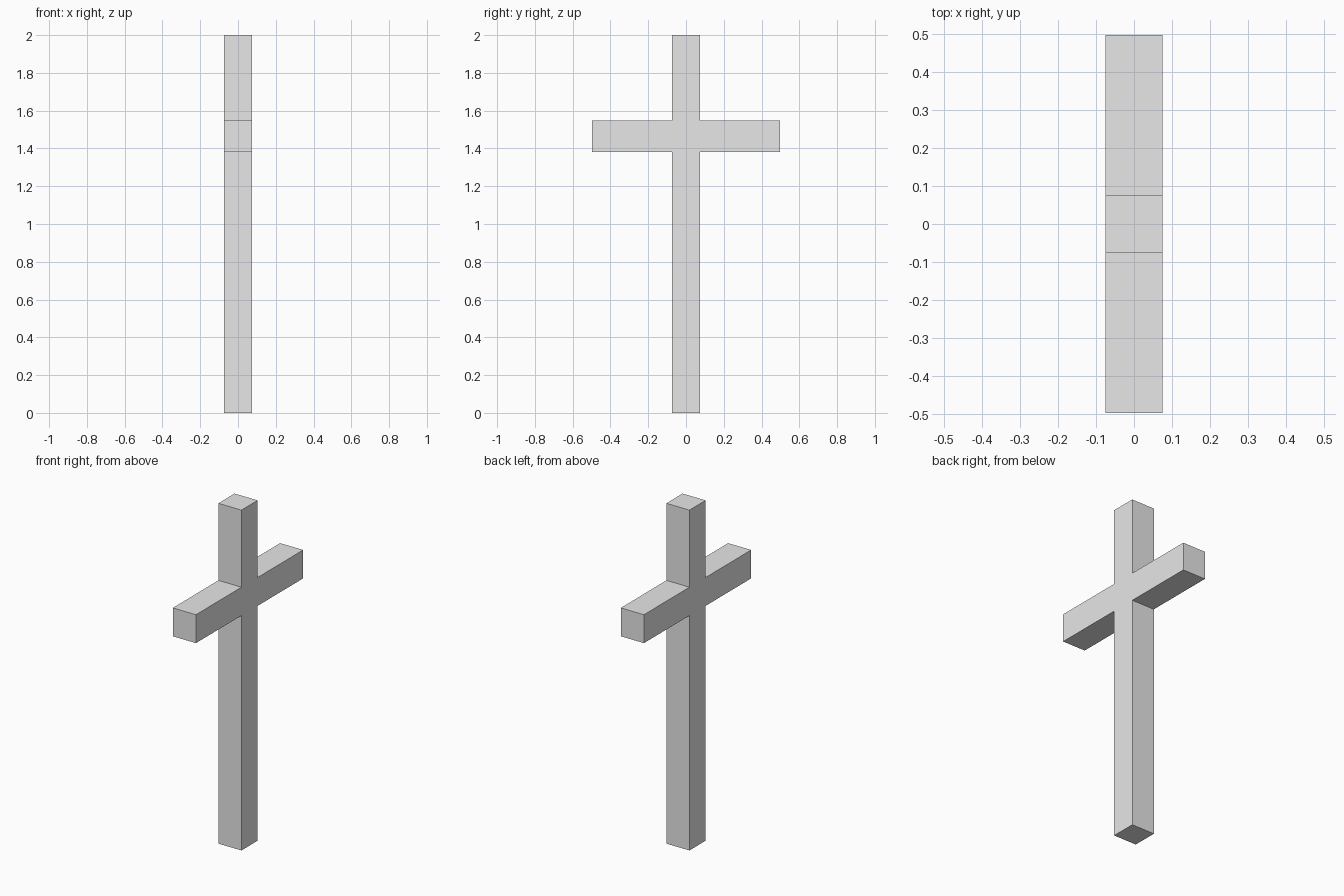
import bpy
import bmesh

cube = bpy.data.objects.get("Cube")
if cube:
    bpy.data.objects.remove(cube, do_unlink=True)

HALF = 0.075            # half thickness of the beams
REACH = 0.498           # half length of the crossbar
LOW, HIGH, TOP = 1.38, 1.547, 2.0

# Plain grey material
grey = bpy.data.materials.new("plain_grey")
grey.use_nodes = True
colour = (0.8, 0.8, 0.8, 1)
grey.diffuse_color = colour
grey.node_tree.nodes["Principled BSDF"].inputs["Base Color"].default_value = colour

# Half outline in (y, z), mirrored to make the full cross profile
half = [(HALF, 0), (HALF, LOW), (REACH, LOW), (REACH, HIGH), (HALF, HIGH), (HALF, TOP)]
outline = half + [(-y, z) for y, z in reversed(half)]

# Cross: one profile extruded through its thickness
bm = bmesh.new()
face = bm.faces.new([bm.verts.new((-HALF, y, z)) for y, z in outline])
result = bmesh.ops.extrude_face_region(bm, geom=[face])
moved = [v for v in result["geom"] if isinstance(v, bmesh.types.BMVert)]
bmesh.ops.translate(bm, verts=moved, vec=(2 * HALF, 0, 0))
bmesh.ops.recalc_face_normals(bm, faces=bm.faces)

mesh = bpy.data.meshes.new("cross")
bm.to_mesh(mesh)
bm.free()
mesh.materials.append(grey)
cross = bpy.data.objects.new("cross", mesh)
bpy.context.collection.objects.link(cross)
